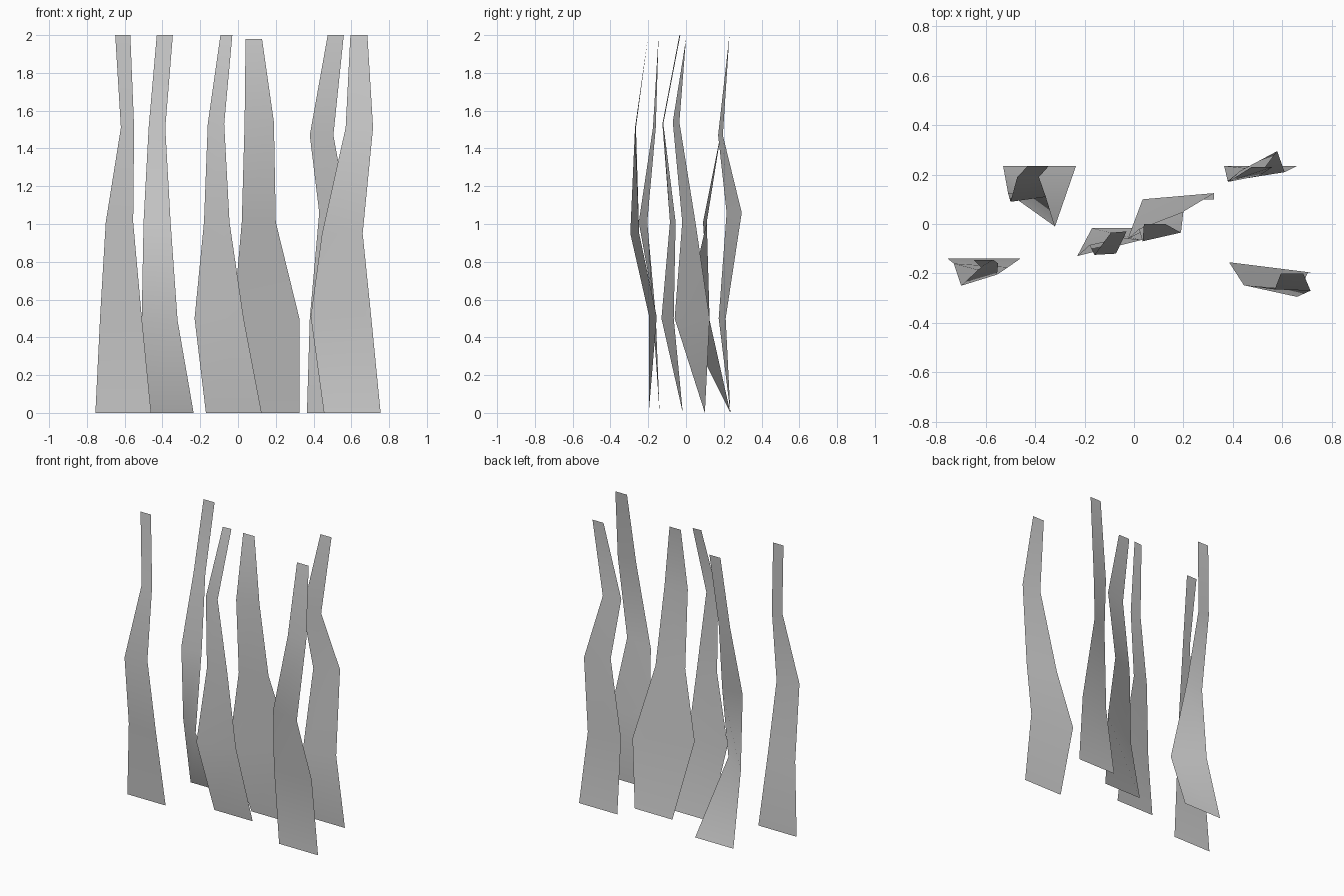
import bpy


def blade(name, rows):
    """Flat tapering ribbon; each row is (left x, left y, right x, right y, z)."""
    verts, faces = [], []
    for lx, ly, rx, ry, z in rows:
        verts += [(lx, ly, z), (rx, ry, z)]
    for i in range(len(rows) - 1):
        a = 2 * i
        faces.append((a, a + 1, a + 3, a + 2))
    mesh = bpy.data.meshes.new(name)
    mesh.from_pydata(verts, [], faces)
    for p in mesh.polygons:
        p.use_smooth = True
    obj = bpy.data.objects.new(name, mesh)
    bpy.context.collection.objects.link(obj)
    return obj


# Left pair of blades
blade("grass_blade_left_front", [
    (-.755, -.14, -.46, -.14, 0), (-.73, -.16, -.51, -.175, .51),
    (-.70, -.25, -.555, -.205, 1.01), (-.62, -.175, -.55, -.16, 1.51),
    (-.65, -.145, -.57, -.145, 2)])
blade("grass_blade_left_back", [
    (-.53, .235, -.235, .235, 0), (-.51, .125, -.32, -.01, .49),
    (-.50, .09, -.357, .11, 1.01), (-.473, .19, -.385, .19, 1.51),
    (-.43, .235, -.345, .235, 2)])

# Middle pair of blades
blade("grass_blade_middle_left", [
    (-.17, -.017, .125, -.017, 0), (-.23, -.13, .03, -.065, .5),
    (-.18, -.085, -.045, -.055, 1.01), (-.16, -.125, -.073, -.12, 1.53),
    (-.093, -.035, -.03, -.03, 2)])
blade("grass_blade_middle_right", [
    (.035, .1, .325, .1, 0), (-.025, -.06, .325, .125, .5),
    (.02, -.02, .20, .05, 1.01), (.035, -.07, .19, -.035, 1.54),
    (.04, 0, .127, 0, 1.98)])

# Right pair of blades
blade("grass_blade_right_back", [
    (.365, .235, .66, .235, 0), (.38, .173, .61, .21, .5),
    (.43, .215, .58, .295, 1.06), (.38, .17, .505, .195, 1.47),
    (.475, .23, .56, .23, 2)])
blade("grass_blade_right_front", [
    (.455, -.197, .755, -.197, 0), (.385, -.155, .705, -.195, .51),
    (.445, -.248, .66, -.295, .95), (.57, -.265, .715, -.27, 1.51),
    (.595, -.2, .685, -.2, 2)])
